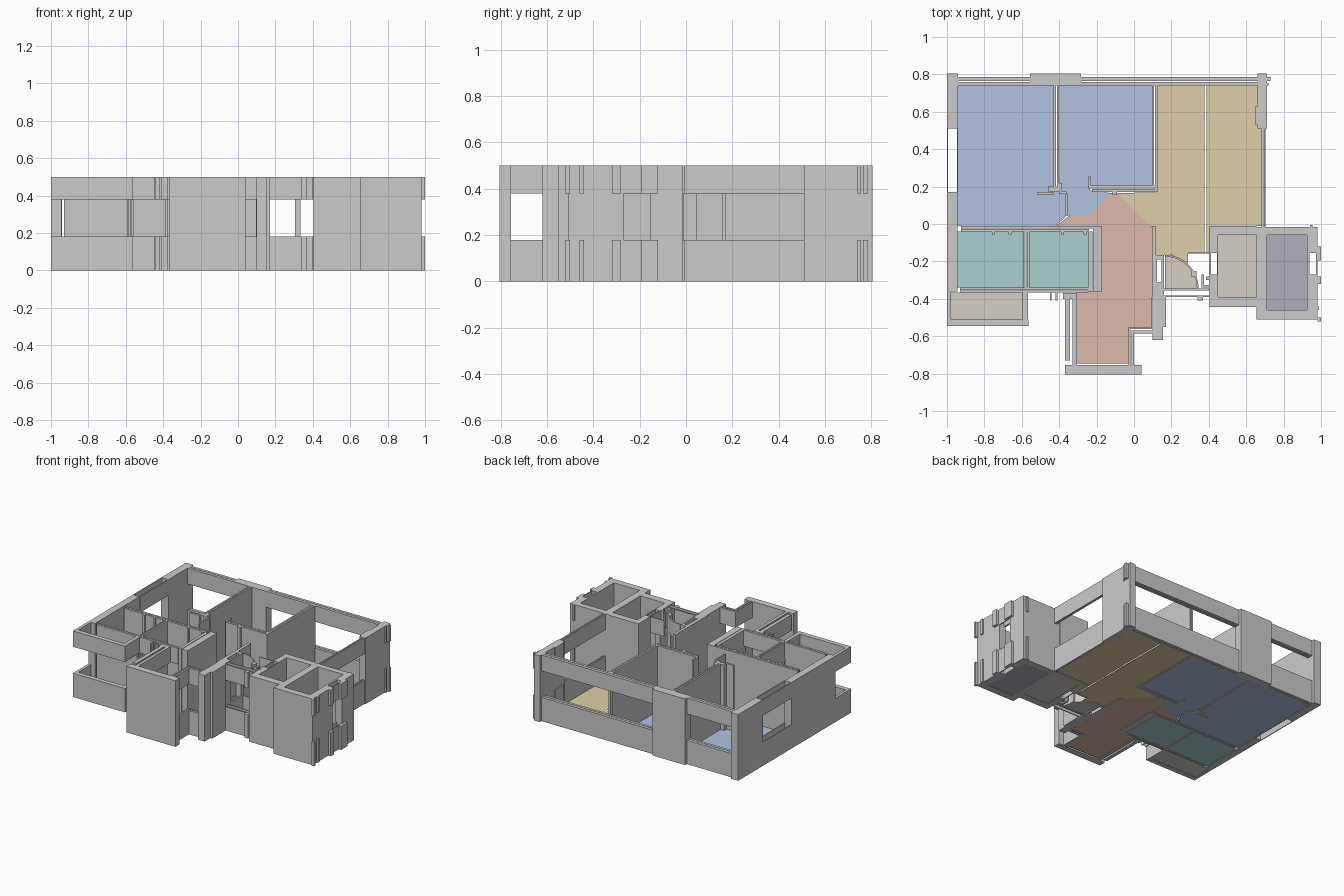
import bpy, bmesh, math

H, SILL, HEAD = 0.5, 0.18, 0.38
FULL = [(0, H)]
BAND = [(0, SILL), (HEAD, H)]


def obj_from_bm(name, bm):
    bmesh.ops.recalc_face_normals(bm, faces=bm.faces)
    me = bpy.data.meshes.new(name)
    bm.to_mesh(me)
    bm.free()
    ob = bpy.data.objects.new(name, me)
    bpy.context.collection.objects.link(ob)
    return ob


def prism(bm, pts, z0, z1):
    lo = [bm.verts.new((x, y, z0)) for x, y in pts]
    hi = [bm.verts.new((x, y, z1)) for x, y in pts]
    bm.faces.new(lo)
    bm.faces.new(hi)
    n = len(pts)
    for i in range(n):
        bm.faces.new((lo[i], lo[(i + 1) % n], hi[(i + 1) % n], hi[i]))


def rect(x0, x1, y0, y1):
    return [(x0, y0), (x1, y0), (x1, y1), (x0, y1)]


def walls(name, rects, levels=FULL):
    bm = bmesh.new()
    for r in rects:
        for z0, z1 in levels:
            prism(bm, rect(*r), z0, z1)
    return obj_from_bm(name, bm)


def floor(name, pts, mat):
    bm = bmesh.new()
    bm.faces.new([bm.verts.new((x, y, 0.004)) for x, y in pts])
    ob = obj_from_bm(name, bm)
    if ob.data.polygons[0].normal.z < 0:
        ob.data.flip_normals()
    ob.data.materials.append(mat)


def material(name, r, g, b):
    m = bpy.data.materials.new(name)
    m.diffuse_color = (r, g, b, 1)
    return m


# outer pillars and solid outer walls
walls("outer_pillars", [
    (-1, -.94, .51, .805), (-.556, -.283, .74, .805), (.66, .71, .51, .805),
    (-.37, .04, -.805, -.755)])
walls("west_wall", [(-1, -.945, -.36, .17)])
walls("entry_pillar", [(.10, .155, -.62, -.39), (.155, .17, -.55, -.39)])

# north windows: double frame above and below the opening
walls("north_window_bands", [
    (-.94, -.556, .74, .760), (-.94, -.556, .764, .785),
    (-.283, .66, .74, .760), (-.283, .66, .764, .785),
    (.71, .73, .765, .785), (.71, .72, .74, .755)], BAND)

# west window: open-topped thin leaves
walls("west_window_bands", [(-1, -.994, .17, .51), (-.946, -.94, .17, .51)], BAND)

# east window along the living room
walls("east_window_bands", [(.683, .692, -.02, .51), (.695, .702, -.02, .51),
                            (.65, .66, .53, .63)], BAND)

# balcony parapet and upper beam
walls("balcony_bands", [
    (-1, -.565, -.545, -.51), (-1, -.978, -.51, -.36), (-.595, -.567, -.51, -.36)], BAND)

# bedroom partitions
walls("bedroom_partitions", [
    (-.43, -.418, .19, .745), (-.413, -.402, .19, .745),
    (.095, .108, .19, .745), (.112, .125, .17, .745),
    (-.235, .112, .19, .205), (-.225, .112, .172, .186), (-.243, -.23, .19, .255)])

# small door jambs
walls("door_jambs", [
    (-.515, -.43, .155, .17), (-.46, -.40, .175, .20), (-.40, -.36, .16, .175),
    (-.366, -.355, .045, .16), (-.402, -.385, .16, .22), (-.115, -.09, .155, .172)])

# bathroom walls
walls("bathroom_walls", [
    (-.925, -.17, -.024, -.01), (-.925, -.24, -.042, -.028),
    (-.585, -.576, -.34, -.04), (-.572, -.56, -.34, -.04),
    (-.245, -.222, -.36, -.04), (-.218, -.17, -.36, -.024),
    (-.93, -.59, -.352, -.34), (-.93, -.59, -.366, -.355)])
walls("bathroom_notches", [
    (-.76, -.745, -.055, -.042), (-.67, -.655, -.055, -.042),
    (-.39, -.375, -.055, -.042), (-.27, -.255, -.055, -.042)])
walls("bathroom_window_bands", [
    (-.59, -.245, -.352, -.34), (-.59, -.245, -.366, -.355),
    (-.45, -.44, -.41, -.366), (-.42, -.41, -.41, -.366),
    (-.38, -.305, -.40, -.37)], BAND)

# hall windows either side of the south pillar
walls("hall_window_bands", [
    (-.37, -.342, -.73, -.40), (-.328, -.305, -.755, -.40),
    (-.03, -.019, -.755, -.56), (-.013, 0, -.755, -.585),
    (-.03, .10, -.562, -.55), (-.013, .10, -.585, -.57)], BAND)

# duct wall between hall and washroom
walls("duct_walls", [
    (.095, .117, -.39, -.01), (.117, .16, -.19, -.165), (.117, .16, -.39, -.31)])
walls("duct_window_bands", [(.117, .122, -.31, -.19), (.148, .16, -.31, -.19)], BAND)

# washroom bands, posts and curved screen
walls("washroom_bands", [
    (.16, .40, -.355, -.345), (.16, .40, -.39, -.382), (.37, .405, -.34, -.325),
    (.34, .37, -.41, -.39), (.29, .405, -.158, -.152), (.36, .375, -.34, -.27),
    (.385, .405, -.30, -.28)], BAND)
walls("washroom_posts", [(.305, .335, -.28, -.25)])
C, R = (.165, -.345), .18
arc = [(C[0] + R * math.cos(a), C[1] + R * math.sin(a))
       for a in [math.radians(90 * i / 12) for i in range(13)]]
inner = [(C[0] + (x - C[0]) * .95, C[1] + (y - C[1]) * .95) for x, y in arc]
bm = bmesh.new()
for z0, z1 in BAND:
    prism(bm, arc + inner[::-1], z0, z1)
obj_from_bm("curved_screen", bm)

# kitchen block and utility block
walls("kitchen_walls", [
    (.405, .655, -.06, -.01), (.405, .655, -.445, -.39),
    (.405, .45, -.155, -.06), (.405, .45, -.39, -.27)])
walls("utility_walls", [
    (.655, .71, -.51, -.015), (.71, .98, -.06, -.015), (.71, .98, -.51, -.46),
    (.925, .98, -.155, -.06), (.925, .98, -.46, -.27)])
walls("block_window_bands", [
    (.405, .411, -.27, -.155), (.444, .45, -.27, -.155),
    (.925, .938, -.27, -.155), (.974, .98, -.27, -.155)], BAND)
walls("utility_corner_nubs", [
    (.98, 1, -.195, -.12), (.98, 1, -.32, -.28), (.98, 1, -.52, -.50),
    (.98, .99, -.46, -.44), (.94, .955, -.015, -.005)], BAND)

# coloured floors
blue = material("bedroom_blue", .44, .55, .74)
yellow = material("living_yellow", .74, .63, .40)
pink = material("hall_pink", .72, .49, .40)
teal = material("bath_teal", .40, .64, .63)
tan = material("service_tan", .66, .62, .56)
purple = material("utility_purple", .44, .43, .50)

floor("left_bedroom_floor", [(-.945, .745), (-.945, -.012), (-.42, -.012), (-.36, .045),
                             (-.36, .17), (-.43, .19), (-.43, .745)], blue)
floor("right_bedroom_floor", [(-.402, .745), (-.402, .18), (-.355, .16), (-.355, .045),
                              (-.245, .045), (-.12, .165), (-.235, .18), (-.235, .205),
                              (.095, .205), (.095, .745)], blue)
floor("living_floor", [(.125, .745), (.125, .17), (-.085, .165), (.095, -.015), (.117, -.015),
                       (.117, -.165), (.2, -.165), (.29, -.21), (.29, -.155), (.378, -.155),
                       (.378, .745)], yellow)
floor("dining_floor", [(.388, .745), (.388, -.155), (.405, -.155), (.405, -.01),
                       (.683, -.01), (.683, .51), (.66, .51), (.66, .745)], yellow)
floor("hall_floor", [(-.415, -.01), (-.345, .045), (-.245, .045), (-.12, .165), (-.085, .165),
                     (.08, .0), (.095, -.02), (.095, -.55), (-.03, -.55), (-.03, -.745),
                     (-.305, -.745), (-.305, -.36), (-.17, -.36), (-.17, -.01)], pink)
floor("left_bath_floor", rect(-.95, -.587, -.34, -.04), teal)
floor("right_bath_floor", rect(-.56, -.245, -.34, -.04), teal)
floor("balcony_floor", rect(-.98, -.595, -.51, -.365), tan)
floor("washroom_floor", [C] + arc, tan)
floor("kitchen_floor", rect(.45, .655, -.39, -.06), tan)
floor("utility_floor", rect(.71, .925, -.46, -.06), purple)
